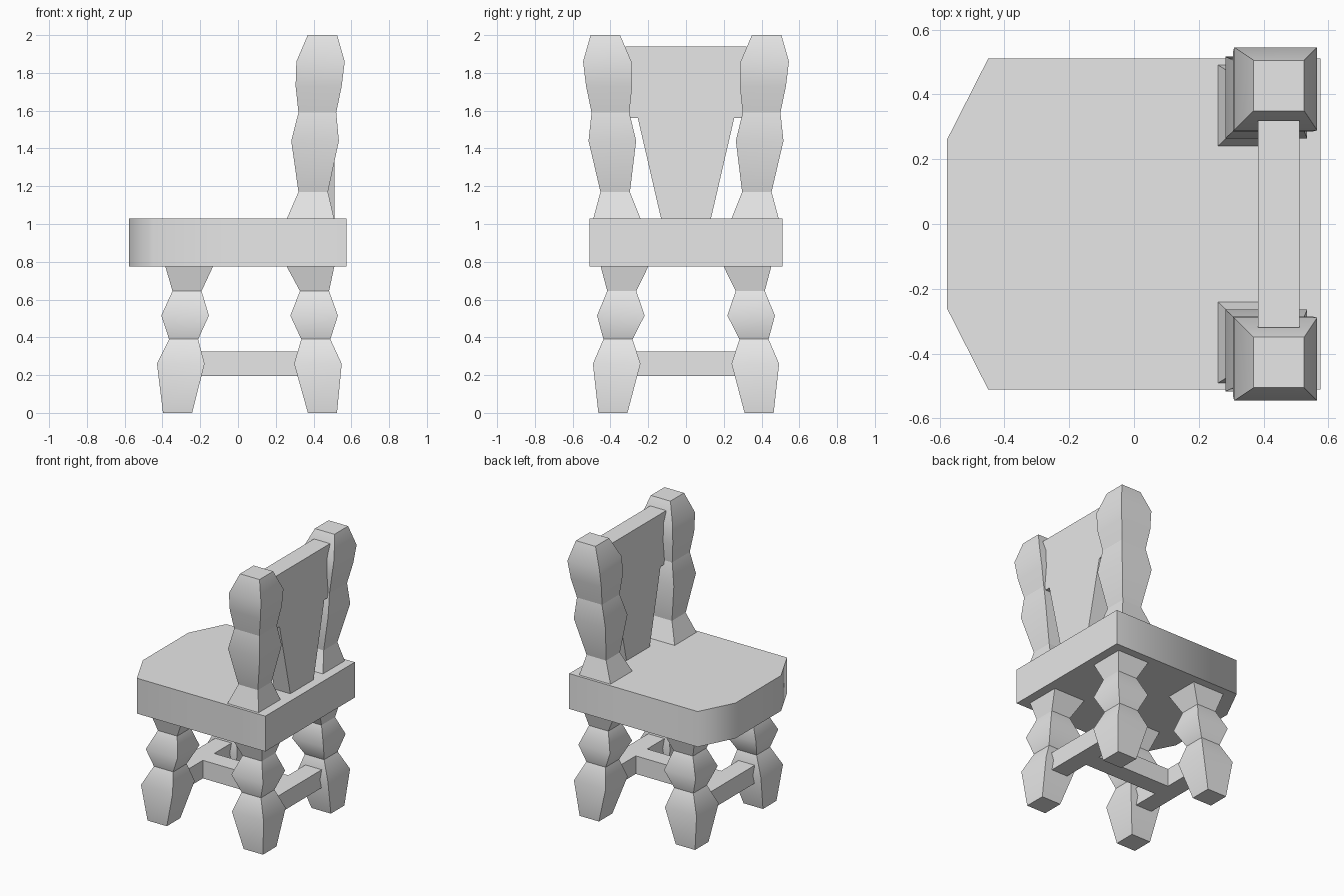
import bpy
import bmesh

cube = bpy.data.objects.get("Cube")
if cube:
    bpy.data.objects.remove(cube, do_unlink=True)

# Single plain colour
grey = bpy.data.materials.new("light_grey")
grey.use_nodes = True
GREY = (0.8, 0.8, 0.8, 1)
grey.diffuse_color = GREY
grey.node_tree.nodes["Principled BSDF"].inputs["Base Color"].default_value = GREY


def finish(name, bm):
    bmesh.ops.recalc_face_normals(bm, faces=bm.faces)
    mesh = bpy.data.meshes.new(name)
    bm.to_mesh(mesh)
    bm.free()
    mesh.materials.append(grey)
    obj = bpy.data.objects.new(name, mesh)
    bpy.context.collection.objects.link(obj)
    return obj


def turned_post(name, rings, creases, side):
    """Square turned post; rings are (z, x, y, half width), side mirrors y."""
    bm = bmesh.new()
    loops = []
    for z, x, y, h in rings:
        corners = ((-h, -h), (h, -h), (h, h), (-h, h))
        loops.append([bm.verts.new((x + a, side * y + b, z)) for a, b in corners])
    for low, high in zip(loops, loops[1:]):
        for i in range(4):
            j = (i + 1) % 4
            bm.faces.new((low[i], low[j], high[j], high[i])).smooth = True
    bm.faces.new(loops[0])
    bm.faces.new(loops[-1])
    # Corners, end caps and the valleys between beads stay sharp
    crease_heights = [rings[0][0], rings[-1][0]] + creases
    for e in bm.edges:
        a, b = e.verts
        flat = abs(a.co.z - b.co.z) < 0.001
        e.smooth = flat and not any(abs(a.co.z - c) < 0.001 for c in crease_heights)
    finish(name, bm)


def extruded(name, outline, axis, start, end):
    """Prism of a 2D outline along x (outline in y, z) or z (outline in x, y)."""
    bm = bmesh.new()
    place = (lambda p, t: (t, *p)) if axis == "x" else (lambda p, t: (*p, t))
    a = [bm.verts.new(place(p, start)) for p in outline]
    b = [bm.verts.new(place(p, end)) for p in outline]
    bm.faces.new(a)
    bm.faces.new(b)
    for i in range(len(a)):
        j = (i + 1) % len(a)
        bm.faces.new((a[i], a[j], b[j], b[i]))
    return finish(name, bm)


def box(name, x0, x1, y0, y1, z0, z1):
    return extruded(name, [(x0, y0), (x1, y0), (x1, y1), (x0, y1)], "z", z0, z1)


# Seat with chamfered leading corners, softly shaded around them
half = [(0.575, 0.51), (-0.45, 0.51), (-0.577, 0.26)]
seat = extruded("seat", half + [(x, -y) for x, y in reversed(half)], "z", 0.775, 1.03)
for poly in seat.data.polygons:
    poly.use_smooth = abs(poly.normal.z) < 0.5
for e in seat.data.edges:
    a, b = (seat.data.vertices[v].co for v in e.vertices)
    e.use_edge_sharp = abs(a.z - b.z) < 0.001 or a.x > 0

# Splayed legs and leaning back posts: z, x, y, half width
front_leg = [(0, -0.32, 0.387, 0.077), (0.26, -0.303, 0.367, 0.126),
             (0.39, -0.288, 0.36, 0.077), (0.515, -0.28, 0.345, 0.126),
             (0.645, -0.27, 0.34, 0.077), (0.78, -0.258, 0.325, 0.128)]
back_leg = [(0, 0.447, 0.387, 0.077), (0.26, 0.423, 0.367, 0.126),
            (0.39, 0.412, 0.36, 0.077), (0.515, 0.403, 0.345, 0.126),
            (0.645, 0.405, 0.34, 0.077), (0.78, 0.383, 0.325, 0.128)]
back_post = [(1.02, 0.383, 0.365, 0.128), (1.17, 0.398, 0.375, 0.078),
             (1.44, 0.408, 0.39, 0.126), (1.59, 0.42, 0.4, 0.1),
             (1.73, 0.427, 0.407, 0.122), (1.86, 0.437, 0.417, 0.128),
             (2.0, 0.447, 0.427, 0.078)]
for label, side in (("right", -1), ("left", 1)):
    turned_post(f"front_leg_{label}", front_leg, [0.39, 0.645], side)
    turned_post(f"back_leg_{label}", back_leg, [0.39, 0.645], side)
    turned_post(f"back_post_{label}", back_post, [1.17, 1.59], side)

# Tapered back panel with a wide top rail
half = [(0.13, 1.02), (0.255, 1.56), (0.32, 1.56), (0.32, 1.94)]
extruded("back_panel", half + [(-y, z) for y, z in reversed(half)], "x", 0.382, 0.51)

# H-shaped stretchers
for name, x in (("front_stretcher", -0.3), ("back_stretcher", 0.42)):
    box(name, x - 0.065, x + 0.065, -0.36, 0.36, 0.195, 0.325)
box("middle_stretcher", -0.235, 0.355, -0.065, 0.065, 0.195, 0.325)
